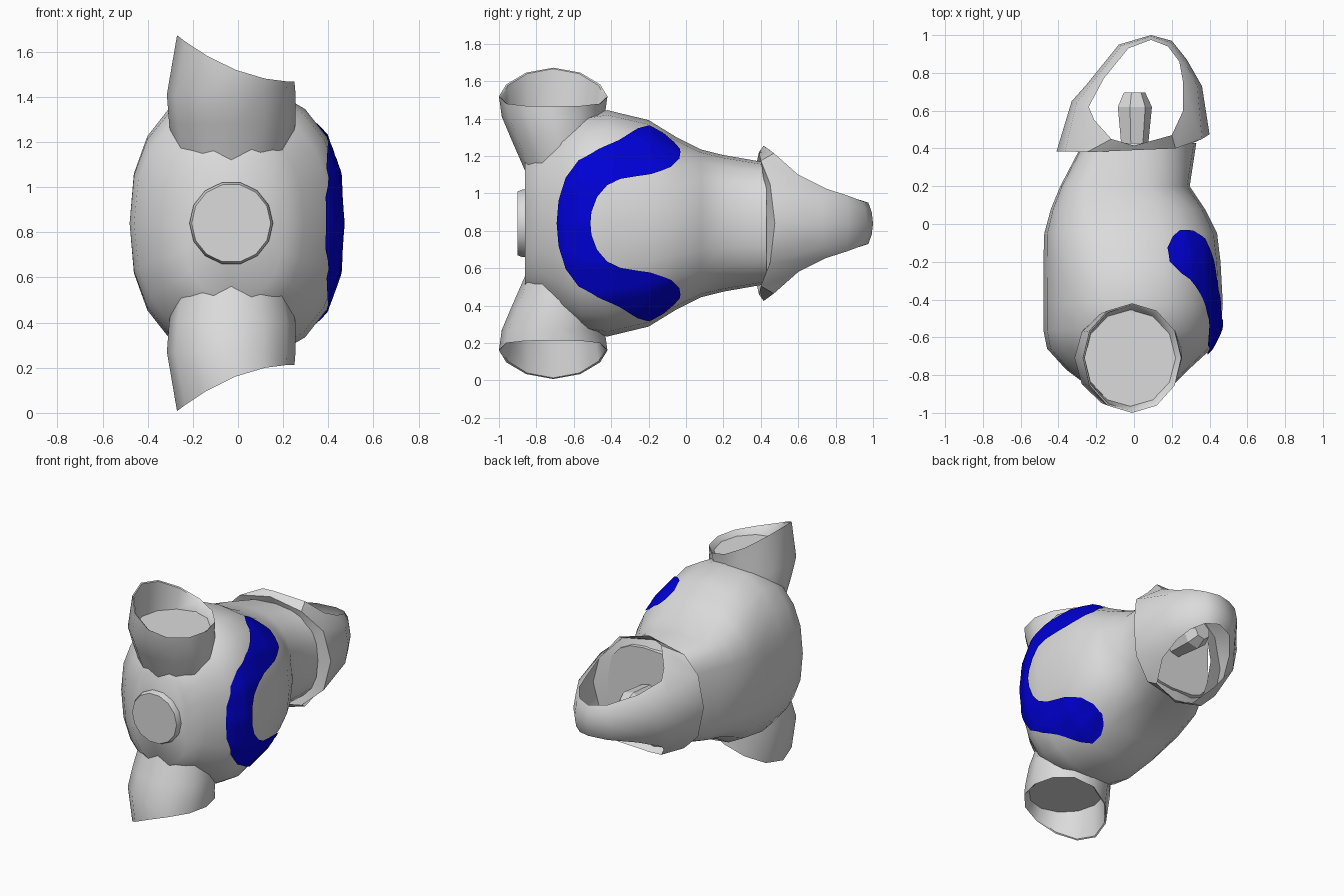
import bpy, bmesh, math
from mathutils import Vector
from mathutils.bvhtree import BVHTree

cube = bpy.data.objects.get("Cube")
if cube:
    bpy.data.objects.remove(cube, do_unlink=True)

MID = 0.84  # height of the symmetry plane


def material(name, rgb):
    m = bpy.data.materials.new(name)
    m.use_nodes = True
    m.diffuse_color = (*rgb, 1)
    m.node_tree.nodes["Principled BSDF"].inputs["Base Color"].default_value = (*rgb, 1)
    return m


GREY = material("light grey", (0.71, 0.71, 0.71))
BLUE = material("deep blue", (0.0, 0.0, 0.68))


def make(name, bm, mat, angle=35, fix=True):
    if fix:
        bmesh.ops.recalc_face_normals(bm, faces=bm.faces)
    me = bpy.data.meshes.new(name)
    bm.to_mesh(me)
    bm.free()
    me.materials.append(mat)
    ob = bpy.data.objects.new(name, me)
    bpy.context.collection.objects.link(ob)
    bpy.ops.object.select_all(action='DESELECT')
    ob.select_set(True)
    bpy.context.view_layer.objects.active = ob
    bpy.ops.object.shade_smooth_by_angle(angle=math.radians(angle))
    return ob


def loft(bm, rings, cap_start=False, cap_end=False):
    rows = [[bm.verts.new(p) for p in r] for r in rings]
    for a, b in zip(rows, rows[1:]):
        n = len(a)
        for i in range(n):
            bm.faces.new((a[i], a[(i + 1) % n], b[(i + 1) % n], b[i]))
    if cap_start:
        bm.faces.new(rows[0])
    if cap_end:
        bm.faces.new(rows[-1])
    return rows


def angles(n):
    return [2 * math.pi * i / n for i in range(n)]


def spow(v, e):
    return math.copysign(abs(v) ** e, v)


# Torso: rounded cross-sections along y
# (y, x min, x max, half height, roundness of the back)
SECTIONS = [(-0.86, -0.24, 0.20, 0.34, 0.85), (-0.77, -0.36, 0.29, 0.42, 0.85),
            (-0.66, -0.46, 0.41, 0.52, 0.85), (-0.56, -0.48, 0.46, 0.58, 0.85),
            (-0.42, -0.48, 0.47, 0.605, 0.85), (-0.2, -0.48, 0.458, 0.552, 0.8),
            (-0.05, -0.475, 0.44, 0.46, 0.7), (0.08, -0.44, 0.375, 0.395, 0.6),
            (0.2, -0.39, 0.295, 0.365, 0.5), (0.43, -0.27, 0.33, 0.325, 0.5)]
rings = []
for y, x0, x1, hz, back in SECTIONS:
    cx, hx = (x0 + x1) / 2, (x1 - x0) / 2
    ring = []
    for a in angles(20):
        e = back if math.cos(a) < -0.001 else 0.85
        ring.append((cx + hx * spow(math.cos(a), e), y, MID + hz * spow(math.sin(a), e)))
    rings.append(ring)
bm = bmesh.new()
loft(bm, rings, True, True)
torso = make("torso", bm, GREY, 62)
tree = BVHTree.FromPolygons([v.co for v in torso.data.vertices],
                            [p.vertices[:] for p in torso.data.polygons])

# Neck plug: shallow disc on the front end
bm = bmesh.new()
loft(bm, [[(-0.03 + r * math.cos(a), y, MID + r * math.sin(a)) for a in angles(14)]
          for y, r in ((-0.8, 0.185), (-0.875, 0.185), (-0.9, 0.175))], True, True)
make("neck_plug", bm, GREY)


# Sleeves: flared tubes with a slanted rim and a flat plug inside
def rim_height(x):
    return 1.515 - 0.38 * x + 0.75 * x * x


def sleeve(name, side):
    def at(x, y, z):
        return (x, y, MID + side * (z - MID))
    base, flare, bulge, rim, lip, plug = [], [], [], [], [], []
    for a in angles(12):
        c, s = math.cos(a), math.sin(a)
        base.append(at(-0.03 + 0.25 * c, -0.65 + 0.21 * s, 1.12))
        flare.append(at(-0.025 + 0.28 * c, -0.68 + 0.25 * s, 1.28))
        bulge.append(at(-0.03 + 0.285 * c, -0.71 + 0.275 * s, 1.41))
        x = -0.01 + 0.26 * c
        rim.append(at(x, -0.71 + 0.29 * s, rim_height(x)))
        lip.append(at(-0.01 + 0.252 * c, -0.71 + 0.28 * s, rim_height(x) - 0.006))
        plug.append(at(-0.02 + 0.24 * c, -0.71 + 0.255 * s, 1.435))
    bm = bmesh.new()
    loft(bm, [base, flare, bulge, rim, lip, plug], False, True)
    make(name, bm, GREY, 42)


sleeve("upper_sleeve", 1)
sleeve("lower_sleeve", -1)

# Hip shell: a rounded strap passing round the far end between two leg openings.
# Each row: ridge x, y, then shoulder x, y, half height, then opening x, y, half height.
U = [(0.40, 0.475, 0.36, 0.45, 0.21, 0.26, 0.60, 0.26),
     (0.36, 0.73, 0.335, 0.73, 0.13, 0.26, 0.75, 0.185),
     (0.28, 0.87, 0.265, 0.865, 0.10, 0.24, 0.86, 0.15),
     (0.20, 0.97, 0.195, 0.96, 0.075, 0.18, 0.94, 0.12),
     (0.09, 1.00, 0.09, 0.993, 0.06, 0.09, 0.975, 0.11),
     (-0.08, 0.95, -0.065, 0.945, 0.08, -0.03, 0.93, 0.125),
     (-0.25, 0.74, -0.225, 0.745, 0.12, -0.16, 0.77, 0.17),
     (-0.33, 0.65, -0.305, 0.64, 0.16, -0.24, 0.62, 0.235),
     (-0.41, 0.385, -0.365, 0.385, 0.22, -0.21, 0.55, 0.29)]
# Waist rows: collar x, y, half height, then opening x, y, half height
W = [(-0.25, 0.38, 0.335, -0.12, 0.45, 0.39), (-0.02, 0.39, 0.38, 0.0, 0.415, 0.415),
     (0.22, 0.40, 0.335, 0.2, 0.47, 0.375)]
bm = bmesh.new()
halves = []
for side in (1, -1):
    halves.append(loft(bm, [[(r[0], r[1], MID + side * r[2]) for r in [u[2:] for u in U] + W],
                            [(r[3], r[4], MID + side * r[5]) for r in [u[2:] for u in U] + W]]))
top, low = halves[0][0], halves[1][0]
ridge = [bm.verts.new((r[0], r[1], MID)) for r in U]
for i in range(len(U) - 1):
    bm.faces.new((top[i], top[i + 1], ridge[i + 1], ridge[i]))
    bm.faces.new((ridge[i], ridge[i + 1], low[i + 1], low[i]))
# Flange closing the collar against the end of the torso
n = len(U) - 1
collar = [ridge[n]] + top[n:] + [top[0], ridge[0], low[0]] + low[:n - 1:-1]
inner = [bm.verts.new((0.03 + (v.co.x - 0.03) * 0.74, 0.425, MID + (v.co.z - MID) * 0.8))
         for v in collar]
for i in range(len(collar)):
    j = (i + 1) % len(collar)
    bm.faces.new((collar[i], collar[j], inner[j], inner[i]))
make("hip_shell", bm, GREY, 48)

# Hip peg inside the shell
bm = bmesh.new()
loft(bm, [[(r * math.cos(a), y, MID + r * math.sin(a)) for a in angles(7)]
          for y, r in ((0.42, 0.075), (0.62, 0.095), (0.695, 0.06))], True, True)
make("hip_peg", bm, GREY, 20)

# Blue band: thin strip following the chest (outer y, dz, inner y, dz)
HALF = [(-0.685, 0.0, -0.51, 0.0), (-0.675, 0.12, -0.505, 0.06), (-0.64, 0.24, -0.475, 0.14),
        (-0.57, 0.335, -0.42, 0.205), (-0.47, 0.39, -0.35, 0.235), (-0.36, 0.44, -0.26, 0.25),
        (-0.26, 0.50, -0.19, 0.26), (-0.20, 0.517, -0.13, 0.28), (-0.13, 0.48, -0.08, 0.30),
        (-0.07, 0.43, -0.04, 0.34), (-0.035, 0.39, -0.035, 0.37)]
path = [(a, -b, c, -d) for a, b, c, d in HALF[:0:-1]] + HALF
fine = []
for p, q in zip(path, path[1:]):
    fine += [[u + (v - u) * k / 3 for u, v in zip(p, q)] for k in range(3)]
fine.append(path[-1])
bm = bmesh.new()
rows = []
for a, b, c, d in fine:
    row = []
    for k in range(9):
        t = k / 8
        y, z = a + (c - a) * t, MID + b + (d - b) * t
        hit, nor, _, _ = tree.ray_cast(Vector((2, y, z)), Vector((-1, 0, 0)))
        row.append(bm.verts.new(hit + nor * 0.009))
    rows.append(row)
for r, s in zip(rows, rows[1:]):
    for k in range(8):
        bm.faces.new((r[k], r[k + 1], s[k + 1], s[k]))
bm.normal_update()
if sum(f.normal.x for f in bm.faces) < 0:
    bmesh.ops.reverse_faces(bm, faces=bm.faces)
make("blue_chest_band", bm, BLUE, 60, False)
